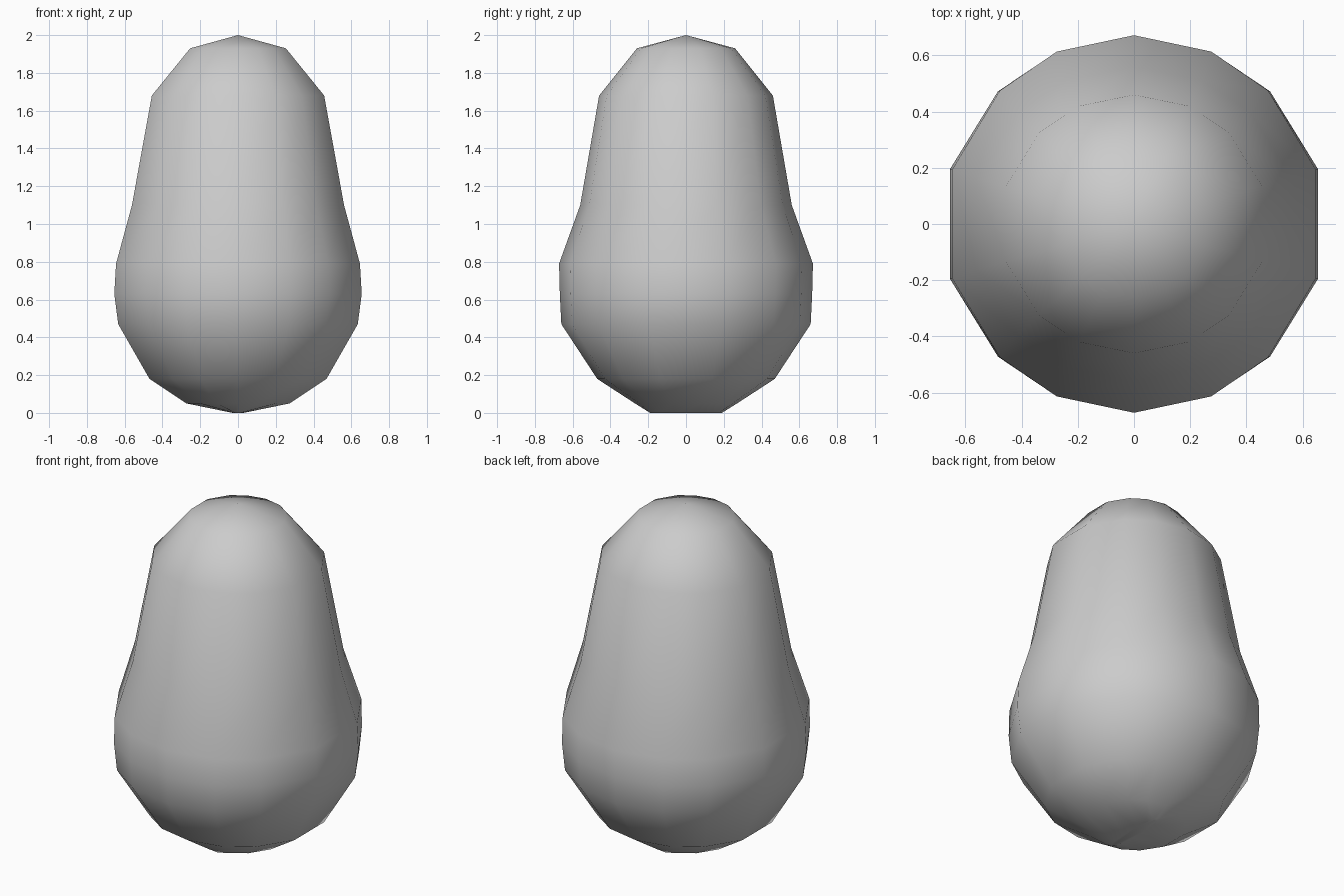
import bpy, bmesh
from math import cos, sin, radians

if "Cube" in bpy.data.objects:
    bpy.data.objects.remove(bpy.data.objects["Cube"])

# uneven steps around half of the body, repeated for the other half
half = [17, 45, 66, 90, 114, 135, 163]
angles = half + [a + 180 for a in half]

# profile rings: height, x radius, y radius
rings = [(0.0, 0.03, 0.19), (0.05, 0.285, 0.27), (0.18, 0.49, 0.47),
         (0.47, 0.663, 0.66), (0.63, 0.685, 0.668), (0.79, 0.675, 0.672),
         (1.10, 0.587, 0.56), (1.68, 0.477, 0.46), (1.93, 0.265, 0.26)]

bm = bmesh.new()
loops = [[bm.verts.new((rx * cos(radians(a)), ry * sin(radians(a)), z)) for a in angles]
         for z, rx, ry in rings]
n = len(angles)

# side walls
for low, high in zip(loops, loops[1:]):
    for i in range(n):
        j = (i + 1) % n
        bm.faces.new((low[i], low[j], high[j], high[i]))

# pointed crown and narrow base
top = bm.verts.new((0, 0, 2.0))
for i in range(n):
    bm.faces.new((loops[-1][i], loops[-1][(i + 1) % n], top))
bm.faces.new(loops[0][::-1])
bmesh.ops.recalc_face_normals(bm, faces=bm.faces)

mesh = bpy.data.meshes.new("pear_body")
bm.to_mesh(mesh)
bm.free()
for p in mesh.polygons:
    p.use_smooth = True
body = bpy.data.objects.new("pear_body", mesh)
bpy.context.collection.objects.link(body)
